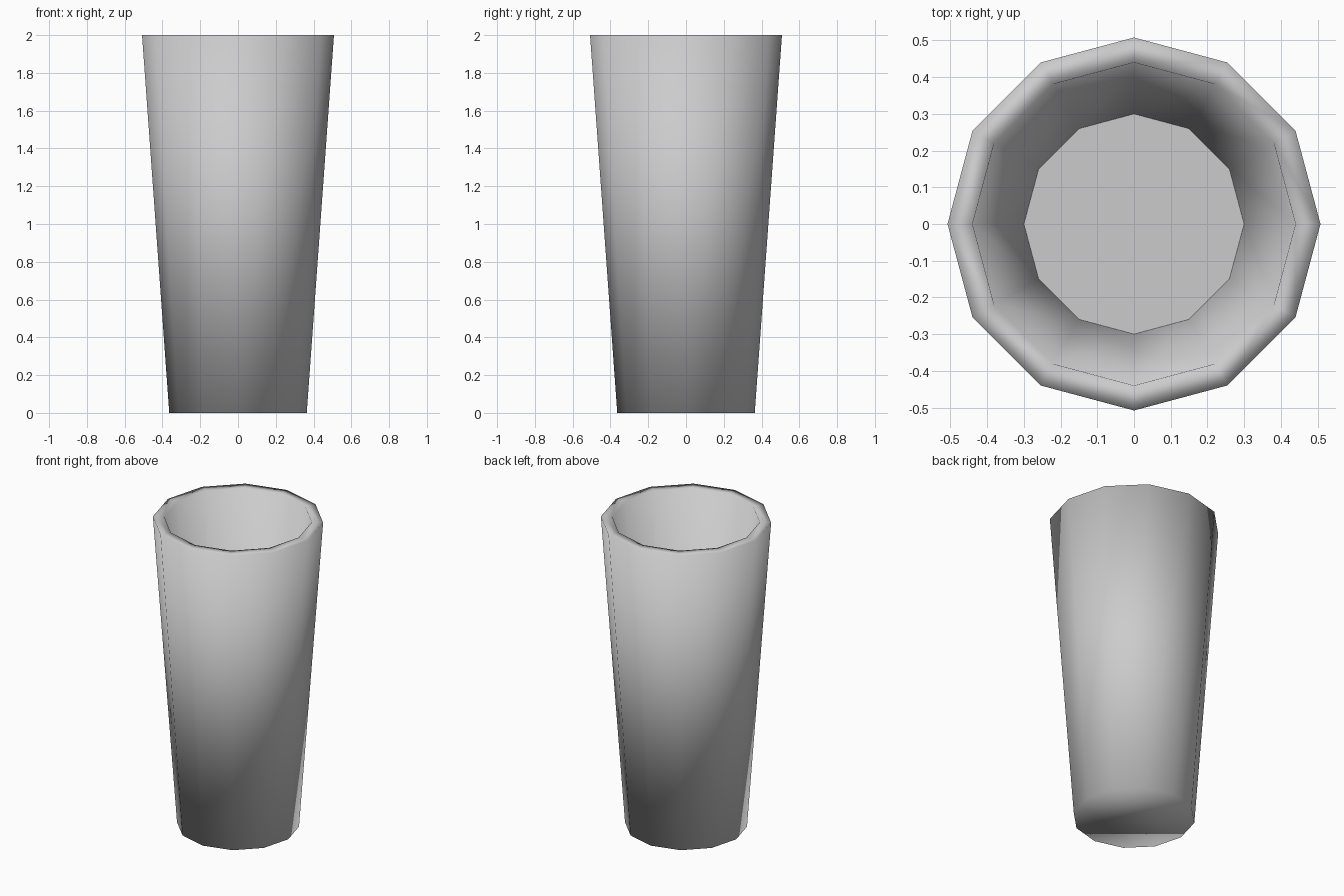
import bpy, bmesh
from math import cos, sin, pi

if "Cube" in bpy.data.objects:
    bpy.data.objects.remove(bpy.data.objects["Cube"])

SIDES = 12
bm = bmesh.new()

def ring(radius, z):
    return [bm.verts.new((radius * cos(2 * pi * i / SIDES),
                          radius * sin(2 * pi * i / SIDES), z)) for i in range(SIDES)]

# Profile: outer base, outer rim, inner rim, inner floor
rings = [ring(r, z) for r, z in [(0.364, 0), (0.508, 2), (0.44, 2), (0.30, 0.06)]]

# Outer wall, rim and inner wall
for a, b in zip(rings, rings[1:]):
    for i in range(SIDES):
        j = (i + 1) % SIDES
        bm.faces.new((a[i], a[j], b[j], b[i])).smooth = True

# Underside and flat inner floor
bm.faces.new(rings[0][::-1]).smooth = True
bm.faces.new(rings[-1]).smooth = False

mesh = bpy.data.meshes.new("tumbler")
bm.to_mesh(mesh)
bm.free()
cup = bpy.data.objects.new("tumbler", mesh)
bpy.context.collection.objects.link(cup)
